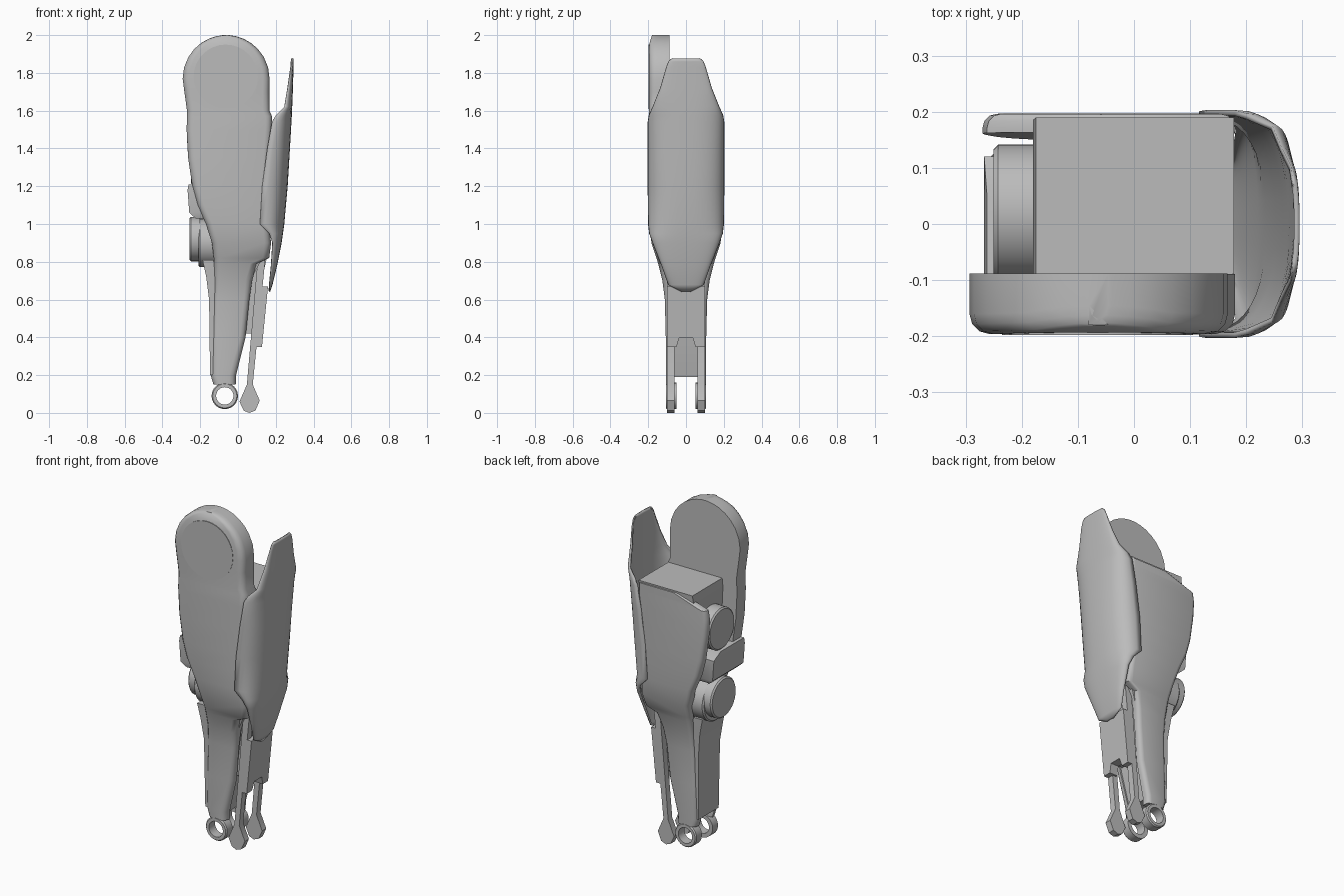
import bpy, bmesh
from math import sin, cos, pi, radians

if "Cube" in bpy.data.objects:
    bpy.data.objects.remove(bpy.data.objects["Cube"])

grey = bpy.data.materials.new("plain grey")
grey.use_nodes = True
COLOUR = (0.5, 0.5, 0.5, 1)
grey.diffuse_color = COLOUR
grey.node_tree.nodes["Principled BSDF"].inputs["Base Color"].default_value = COLOUR


def loft(name, rings, closed=True, caps=True, angle=35):
    """Skin a list of equally long point rings."""
    bm = bmesh.new()
    rows = [[bm.verts.new(p) for p in ring] for ring in rings]
    n = len(rows[0])
    for a, b in zip(rows, rows[1:]):
        for i in range(n if closed else n - 1):
            j = (i + 1) % n
            bm.faces.new((a[i], a[j], b[j], b[i]))
    if caps:
        bm.faces.new(rows[0])
        bm.faces.new(rows[-1])
    bmesh.ops.recalc_face_normals(bm, faces=bm.faces)
    mesh = bpy.data.meshes.new(name)
    bm.to_mesh(mesh)
    bm.free()
    ob = bpy.data.objects.new(name, mesh)
    bpy.context.collection.objects.link(ob)
    mesh.materials.append(grey)
    bpy.ops.object.select_all(action='DESELECT')
    ob.select_set(True)
    bpy.context.view_layer.objects.active = ob
    bpy.ops.object.shade_smooth_by_angle(angle=radians(angle))
    return ob


def lerp(table, z):
    """Look up a value in a list of (z, value) pairs."""
    for (z0, v0), (z1, v1) in zip(table, table[1:]):
        if z <= z1:
            return v0 + (v1 - v0) * max(0, (z - z0) / (z1 - z0))
    return table[-1][1]


def prism_y(name, outline, y0, y1):
    return loft(name, [[(x, y, z) for x, z in outline] for y in (y0, y1)])


def box_loft(name, levels):
    """Stack of rectangles: z, x0, x1, y0, y1."""
    return loft(name, [[(a, c, z), (b, c, z), (b, d, z), (a, d, z)]
                       for z, a, b, c, d in levels])


def disc_x(name, x0, x1, y, z, r, bevel=0.008):
    steps = [(x0, r - bevel), (x0 + bevel, r), (x1, r)]
    return loft(name, [[(x, y + q * cos(i * pi / 16), z + q * sin(i * pi / 16))
                        for i in range(32)] for x, q in steps])


# Outer half depth of the leg by height
DEPTH = [(0, .105), (.4, .107), (.6, .112), (.7, .125), (.8, .15), (.9, .183),
         (1, .193), (1.2, .197), (1.6, .196), (1.85, .196), (1.96, .193), (2, .18)]


def side_panel(name, side, levels, inner, radius):
    """Panel with rounded outer edges; side is -1 front, 1 rear."""
    rings = []
    for z, x0, x1 in levels:
        yo, yi = lerp(DEPTH, z), lerp(inner, z)
        r = min(radius, (yo - yi) * .8)
        left = [(x0 + r * (1 - cos(t)), yo - r * (1 - sin(t)))
                for t in (0, pi / 6, pi / 3, pi / 2)]
        right = [(x1 - (x - x0), y) for x, y in reversed(left)]
        prof = [(x0, yi)] + left + right + [(x1, yi)]
        rings.append([(x, side * y, z) for x, y in prof])
    return loft(name, rings)


# Side panels: shared lower leg, front one continues into the knee paddle
LOWER = [(.15, -.13, -.012), (.2, -.145, -.01), (.4, -.138, .04), (.6, -.13, .06),
         (.7, -.127, .075), (.79, -.127, .1), (.82, -.128, .165), (.9, -.138, .175),
         (1, -.17, .165), (1.1, -.215, .165), (1.2, -.242, .165), (1.35, -.264, .17)]
KNEE = [(1.5, -.272, .18), (1.57, -.27, .18), (1.6, -.27, .166), (1.7, -.284, .166)]
# Round knee top
cx, cz, rx, rz = -.063, 1.77, .23, .23
KNEE += [(cz + rz * sin(t), cx - rx * cos(t), cx + rx * cos(t))
         for t in (radians(d) for d in (0, 15, 30, 43, 55, 66, 76, 84))]
KNEE.append((2, -.08, -.046))
side_panel("front_side_panel", -1, LOWER + KNEE,
           [(.15, .06), (.7, .08), (1, .09), (2, .088)], .035)
REAR = LOWER + [(1.45, -.27, .18), (1.5, -.262, .18), (1.52, -.2, .18), (1.56, -.08, .18)]
side_panel("rear_side_panel", 1, REAR,
           [(.15, .06), (.7, .08), (.8, .11), (1, .15), (1.6, .165)], .025)

# Faint round plate on the knee
prism_y("knee_plate", [(-.065 + .17 * cos(i * pi / 16), 1.78 + .17 * sin(i * pi / 16))
                       for i in range(32)], -.198, -.19)

# Inner core of the leg
box_loft("leg_core", [(.19, -.12, -.02, -.075, .075), (.4, -.125, .03, -.085, .085),
                      (.7, -.12, .065, -.1, .1), (.82, -.12, .13, -.13, .13),
                      (1, -.14, .15, -.165, .165), (1.3, -.17, .17, -.17, .175),
                      (1.52, -.18, .178, -.17, .185), (1.57, -.175, .178, -.17, .19)])

# Ankle eyelets and push rods, mirrored front and rear
ROD = [(.105, .82), (.145, .82), (.078, .15), (.115, .065), (.092, .012), (.06, 0),
       (.03, .012), (.008, .06), (.047, .15)]
for side, label in ((-1, "front"), (1, "rear")):
    ring = [(cos(i * pi / 12), sin(i * pi / 12)) for i in range(24)]
    rows = [[(-.07 + r * c, side * y, .09 + r * s) for c, s in ring]
            for r, y in ((.07, .05), (.07, .1), (.064, .107), (.046, .107),
                         (.046, .05), (.07, .05))]
    loft(label + "_ankle_eyelet", rows, caps=False)
    prism_y(label + "_push_rod", ROD, side * .062, side * .1)

# Calf plate at the back of the lower leg
box_loft("calf_plate", [(.2, -.148, -.11, -.095, .095), (.6, -.153, -.11, -.1, .1),
                        (.72, -.168, -.11, -.11, .11), (.81, -.188, -.13, -.115, .115)])

# Shin block with a notched lower edge
block = [(-.1, .67), (.1, .67), (.1, .35), (.05, .35), (.035, .4),
         (-.035, .4), (-.05, .35), (-.1, .35)]
loft("shin_block", [[(.115 + dx + (z - .35) * .1, y, z) for y, z in block]
                    for dx in (-.04, .012)])
box_loft("shin_block_mount", [(.42, .03, .09, -.06, .06), (.68, .05, .12, -.06, .06),
                              (.85, .08, .16, -.06, .06)])

# Curved shin shell: z, half width, edge x, outermost x
SHELL = [(.645, .02, .163, .166), (.68, .09, .165, .178), (.78, .125, .175, .202),
         (.9, .172, .182, .226), (.95, .19, .165, .233), (1, .196, .116, .24),
         (1.2, .198, .128, .258), (1.4, .198, .155, .27), (1.54, .198, .18, .278),
         (1.575, .192, .2, .28), (1.62, .172, .245, .282), (1.72, .132, .262, .286),
         (1.83, .1, .278, .289), (1.86, .088, .28, .29), (1.875, .07, .282, .29)]
rings = []
for z, w, xi, xo in SHELL:
    ts = [-pi / 2 + pi * i / 20 for i in range(21)]
    rings.append([(xi + (xo - xi) * abs(cos(t)) ** .75,
                   w * (1 if t > 0 else -1) * abs(sin(t)) ** .8, z) for t in ts])
shell = loft("shin_shell", rings, closed=False, caps=False, angle=50)
thick = shell.modifiers.new("thickness", 'SOLIDIFY')
thick.thickness = .01
thick.offset = 0

# Calf discs with hubs
disc_x("upper_calf_disc", -.25, -.16, .02, 1.33, .122)
disc_x("lower_calf_disc", -.256, -.2, .01, .92, .118)
disc_x("lower_disc_hub", -.21, -.11, .01, .9, .128)

# Bracket between the discs
box_loft("disc_bracket", [(1.03, -.225, -.13, -.16, .1), (1.06, -.258, -.14, -.17, .12),
                          (1.18, -.267, -.16, -.17, .12), (1.21, -.262, -.16, -.17, .05)])
